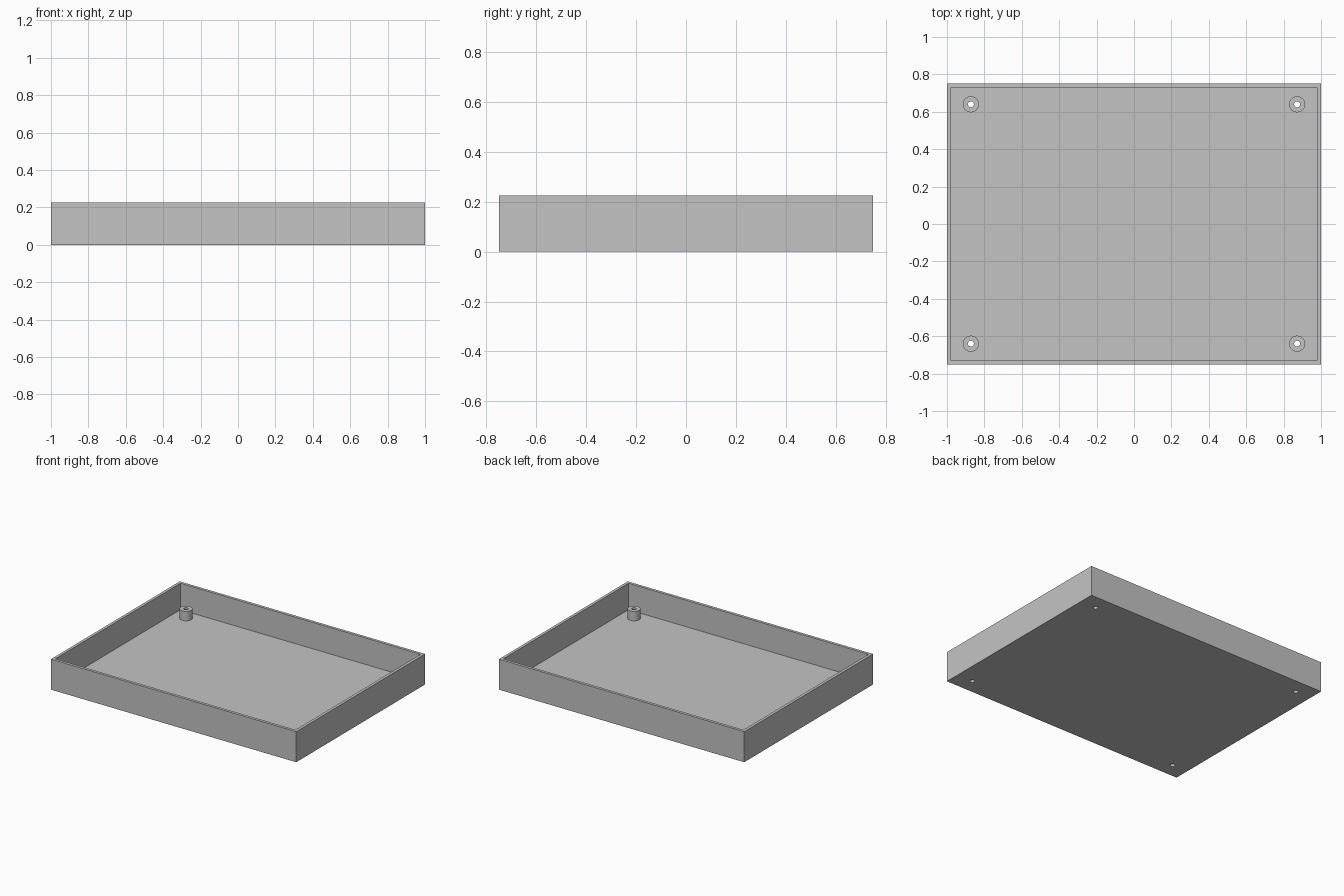
import bpy
import bmesh
from mathutils import Matrix

cube = bpy.data.objects.get("Cube")
if cube:
    bpy.data.objects.remove(cube, do_unlink=True)

WIDTH, DEPTH, HEIGHT = 2.0, 1.5, 0.225
WALL = FLOOR = 0.03
POST_X, POST_Y = 0.872, 0.64
POST_TOP, POST_RADIUS, HOLE_RADIUS = 0.1, 0.043, 0.016

grey = bpy.data.materials.new("plain_grey")
grey.use_nodes = True
colour = (0.55, 0.55, 0.55, 1)
grey.diffuse_color = colour
grey.node_tree.nodes["Principled BSDF"].inputs["Base Color"].default_value = colour


def make_object(name, bm):
    mesh = bpy.data.meshes.new(name)
    bmesh.ops.recalc_face_normals(bm, faces=bm.faces)
    bm.to_mesh(mesh)
    bm.free()
    mesh.materials.append(grey)
    obj = bpy.data.objects.new(name, mesh)
    bpy.context.collection.objects.link(obj)
    return obj


def corner_cylinders(name, radius, bottom, top):
    """One upright cylinder near each corner of the tray."""
    bm = bmesh.new()
    for sx in (-1, 1):
        for sy in (-1, 1):
            place = Matrix.Translation((sx * POST_X, sy * POST_Y, (bottom + top) / 2))
            bmesh.ops.create_cone(bm, cap_ends=True, segments=48, radius1=radius,
                                  radius2=radius, depth=top - bottom, matrix=place)
    return make_object(name, bm)


def combine(target, helper, operation):
    """Apply a boolean and discard the helper."""
    helper.hide_render = True
    mod = target.modifiers.new(operation.lower(), "BOOLEAN")
    mod.operation = operation
    mod.solver = "EXACT"
    mod.object = helper
    bpy.context.view_layer.objects.active = target
    bpy.ops.object.modifier_apply(modifier=mod.name)
    bpy.data.objects.remove(helper, do_unlink=True)


# Open tray: a block with its top inset and pushed down to the floor
bm = bmesh.new()
bmesh.ops.create_cube(bm, size=1, matrix=Matrix.Translation((0, 0, HEIGHT / 2))
                      @ Matrix.Diagonal((WIDTH, DEPTH, HEIGHT, 1)))
top_face = max(bm.faces, key=lambda f: f.calc_center_median().z)
bmesh.ops.inset_region(bm, faces=[top_face], thickness=WALL)
pushed = bmesh.ops.extrude_discrete_faces(bm, faces=[top_face])["faces"][0]
bmesh.ops.translate(bm, verts=pushed.verts, vec=(0, 0, FLOOR - HEIGHT))
tray = make_object("tray", bm)

# Screw posts, with holes through posts and floor
posts = corner_cylinders("screw_posts", POST_RADIUS, FLOOR / 2, POST_TOP)
combine(tray, posts, "UNION")
holes = corner_cylinders("screw_holes", HOLE_RADIUS, -FLOOR, POST_TOP + FLOOR)
combine(tray, holes, "DIFFERENCE")

# Smooth posts, crisp walls
bpy.ops.object.select_all(action="DESELECT")
tray.select_set(True)
bpy.context.view_layer.objects.active = tray
bpy.ops.object.shade_smooth_by_angle()
